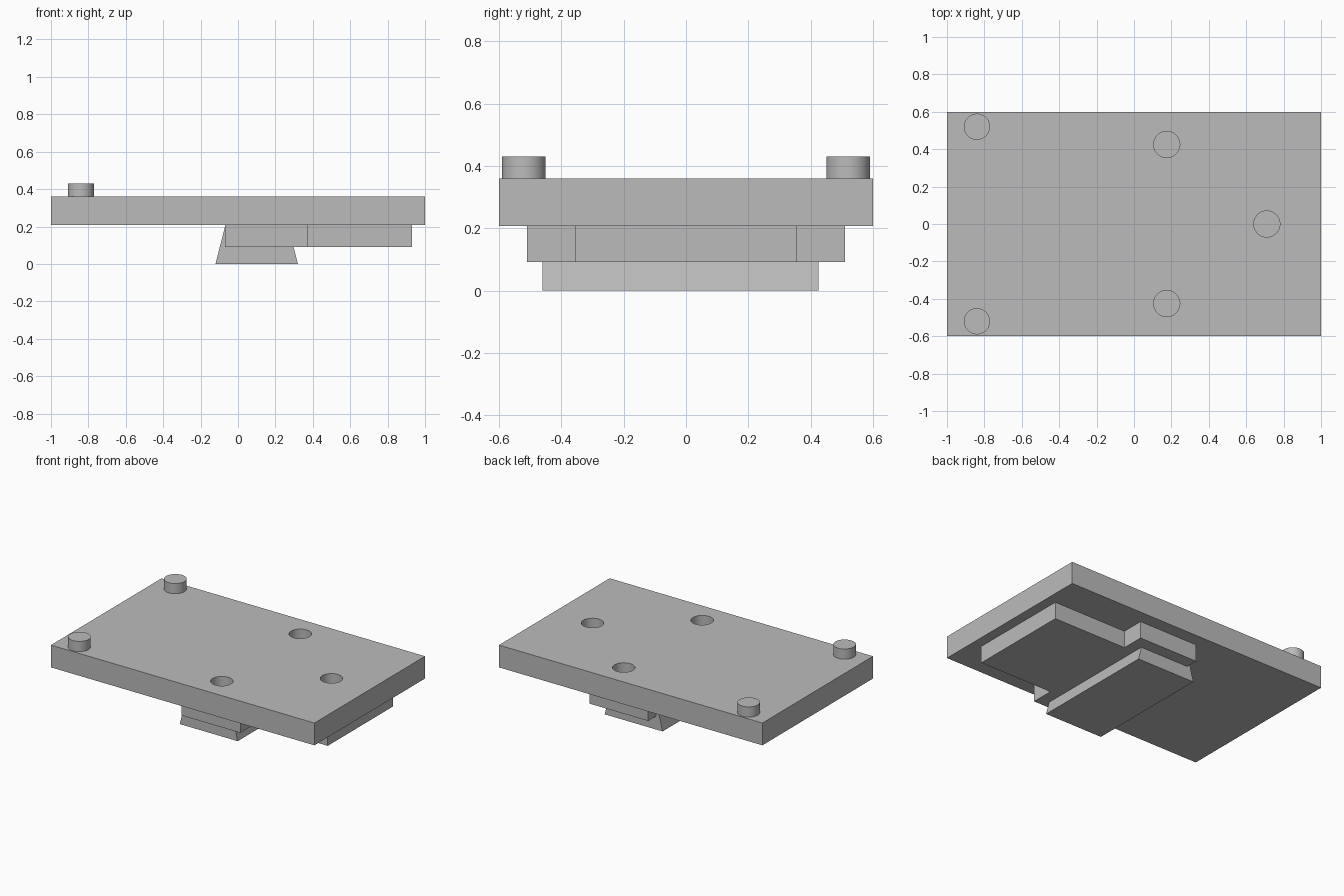
import bpy
import math

cube = bpy.data.objects.get("Cube")
if cube:
    bpy.data.objects.remove(cube, do_unlink=True)

grey = bpy.data.materials.new("plain grey")
grey.use_nodes = True
GREY = (0.5, 0.5, 0.5, 1.0)
grey.diffuse_color = GREY
grey.node_tree.nodes["Principled BSDF"].inputs["Base Color"].default_value = GREY

PLATE_BOTTOM, PLATE_TOP = 0.207, 0.36
SPACER_BOTTOM, PEG_TOP = 0.091, 0.43
RADIUS = 0.07


def prism(name, outline, place, low, high):
    """Extrude a counter-clockwise outline from low to high; place maps (a, b, depth) to xyz."""
    n = len(outline)
    verts = [place(a, b, d) for d in (low, high) for a, b in outline]
    faces = [tuple(reversed(range(n))), tuple(range(n, 2 * n))]
    faces += [(i, (i + 1) % n, n + (i + 1) % n, n + i) for i in range(n)]
    mesh = bpy.data.meshes.new(name)
    mesh.from_pydata(verts, [], faces)
    mesh.materials.append(grey)
    obj = bpy.data.objects.new(name, mesh)
    bpy.context.collection.objects.link(obj)
    return obj


def upright(a, b, d):
    return (a, b, d)


def lengthwise(a, b, d):
    return (a, -d, b)


def cylinder(name, x, y, low, high):
    bpy.ops.mesh.primitive_cylinder_add(vertices=48, radius=RADIUS, depth=high - low,
                                        location=(x, y, (low + high) / 2))
    obj = bpy.context.object
    obj.name = name
    obj.data.materials.append(grey)
    return obj


def select_only(obj):
    bpy.ops.object.select_all(action='DESELECT')
    obj.select_set(True)
    bpy.context.view_layer.objects.active = obj


def smooth(obj):
    select_only(obj)
    bpy.ops.object.shade_smooth_by_angle(angle=math.radians(30))


# Top plate with three round holes
plate = prism("top_plate", [(-1, -0.6), (1, -0.6), (1, 0.6), (-1, 0.6)],
              upright, PLATE_BOTTOM, PLATE_TOP)
for x, y in [(0.175, -0.425), (0.175, 0.425), (0.71, 0)]:
    cutter = cylinder("hole_cutter", x, y, PLATE_BOTTOM - 0.1, PLATE_TOP + 0.1)
    cutter.hide_render = True
    select_only(plate)
    cut = plate.modifiers.new("hole", 'BOOLEAN')
    cut.operation = 'DIFFERENCE'
    cut.solver = 'EXACT'
    cut.object = cutter
    bpy.ops.object.modifier_apply(modifier=cut.name)
    bpy.data.objects.remove(cutter, do_unlink=True)
smooth(plate)

# Locating pegs
for side, y in (("right", -0.52), ("left", 0.52)):
    smooth(cylinder("locating_peg_" + side, -0.84, y, PLATE_TOP - 0.05, PEG_TOP))

# T-shaped spacer under the plate
half = [(-0.07, -0.51), (0.375, -0.51), (0.375, -0.355), (0.93, -0.355)]
prism("spacer", half + [(x, -y) for x, y in reversed(half)],
      upright, SPACER_BOTTOM, PLATE_BOTTOM)

# Dovetail foot, wider at the bottom
prism("dovetail_foot", [(-0.12, 0), (0.32, 0), (0.268, PLATE_BOTTOM), (-0.068, PLATE_BOTTOM)],
      lengthwise, -0.425, 0.46)
